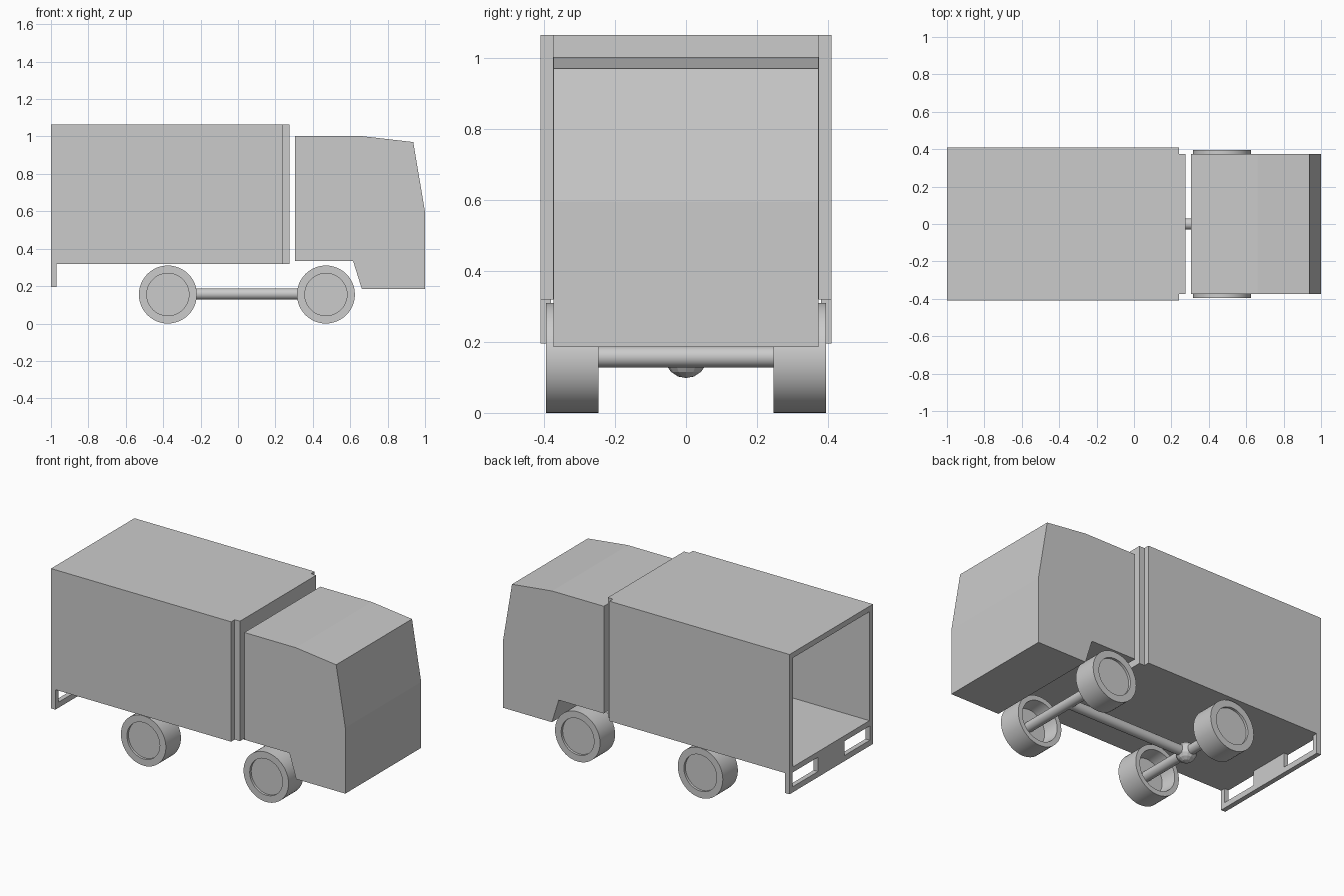
import bpy, bmesh, math
from mathutils import Matrix, Vector

if "Cube" in bpy.data.objects:
    bpy.data.objects.remove(bpy.data.objects["Cube"])


def finish(name, bm, smooth=False):
    bmesh.ops.recalc_face_normals(bm, faces=bm.faces)
    mesh = bpy.data.meshes.new(name)
    bm.to_mesh(mesh)
    bm.free()
    obj = bpy.data.objects.new(name, mesh)
    bpy.context.collection.objects.link(obj)
    if smooth:
        bpy.ops.object.select_all(action='DESELECT')
        obj.select_set(True)
        bpy.context.view_layer.objects.active = obj
        bpy.ops.object.shade_smooth_by_angle(angle=math.radians(35))
    return obj


def prism(points, offset):
    """Polygon of 3D points extruded along an offset vector."""
    bm = bmesh.new()
    face = bm.faces.new([bm.verts.new(p) for p in points])
    ext = bmesh.ops.extrude_face_region(bm, geom=[face], use_keep_orig=True)
    verts = [g for g in ext['geom'] if isinstance(g, bmesh.types.BMVert)]
    bmesh.ops.translate(bm, verts=verts, vec=Vector(offset))
    bmesh.ops.recalc_face_normals(bm, faces=bm.faces)
    return bm


def block(bm, x0, x1, y0, y1, z0, z1):
    m = Matrix.Translation(((x0 + x1) / 2, (y0 + y1) / 2, (z0 + z1) / 2))
    bmesh.ops.create_cube(bm, size=1, matrix=m @ Matrix.Diagonal((x1 - x0, y1 - y0, z1 - z0, 1)))


def rod(name, centre, axis, length, radius):
    bm = bmesh.new()
    rot = Vector((0, 0, 1)).rotation_difference(Vector(axis)).to_matrix().to_4x4()
    bmesh.ops.create_cone(bm, cap_ends=True, segments=32, radius1=radius, radius2=radius,
                          depth=length, matrix=Matrix.Translation(centre) @ rot)
    return finish(name, bm, True)


# cargo box: stepped footprint, hollowed from the open rear
half = [(-1, -0.41), (0.24, -0.41), (0.24, -0.375), (0.276, -0.375)]
outline = half + [(x, -y) for x, y in reversed(half)]
bm = prism([(x, y, 0.319) for x, y in outline], (0, 0, 0.746))
rear = min(bm.faces, key=lambda f: f.calc_center_median().x)
bmesh.ops.inset_region(bm, faces=[rear], thickness=0.034, use_even_offset=True)
rear = bmesh.ops.extrude_discrete_faces(bm, faces=[rear])['faces'][0]
bmesh.ops.translate(bm, verts=rear.verts, vec=(1.24, 0, 0))
finish("cargo_box", bm)

# rear bumper frame with two light openings
bm = bmesh.new()
block(bm, -1, -0.97, -0.41, 0.41, 0.195, 0.23)
block(bm, -1, -0.97, -0.13, 0.13, 0.23, 0.319)
for s in (-1, 1):
    block(bm, -1, -0.97, min(s * 0.38, s * 0.41), max(s * 0.38, s * 0.41), 0.23, 0.319)
finish("rear_bumper", bm)

# cab
profile = [(0.305, 0.335), (0.615, 0.335), (0.662, 0.185), (1, 0.185),
           (1, 0.595), (0.937, 0.97), (0.66, 1.002), (0.305, 1.002)]
finish("cab", prism([(x, -0.373, z) for x, z in profile], (0, 0.746, 0)))

# wheels: lathed section, shallow dish outside and deep hollow inside
R = 0.155
section = [(0, 0.38), (0.113, 0.38), (0.113, 0.395), (R, 0.395),
           (R, 0.247), (0.125, 0.247), (0.113, 0.34), (0, 0.34)]
for end, x in (("rear", -0.375), ("front", 0.47)):
    for side, s in (("right", -1), ("left", 1)):
        bm = bmesh.new()
        vs = [bm.verts.new((x + r, s * y, R)) for r, y in section]
        es = [bm.edges.new(p) for p in zip(vs, vs[1:])]
        bmesh.ops.spin(bm, geom=vs + es, cent=(x, 0, R), axis=(0, 1, 0),
                       angle=math.tau, steps=48)
        bmesh.ops.remove_doubles(bm, verts=bm.verts, dist=0.0005)
        finish(f"{end}_{side}_wheel", bm, True)
    rod(f"{end}_axle", (x, 0, 0.158), (0, 1, 0), 0.69, 0.03)

# drive shaft and differential
rod("drive_shaft", (0.0475, 0, 0.158), (1, 0, 0), 0.845, 0.03)
bm = bmesh.new()
bmesh.ops.create_uvsphere(bm, u_segments=12, v_segments=8, radius=0.06,
                          matrix=Matrix.Translation((-0.375, 0, 0.158)))
finish("differential", bm)
